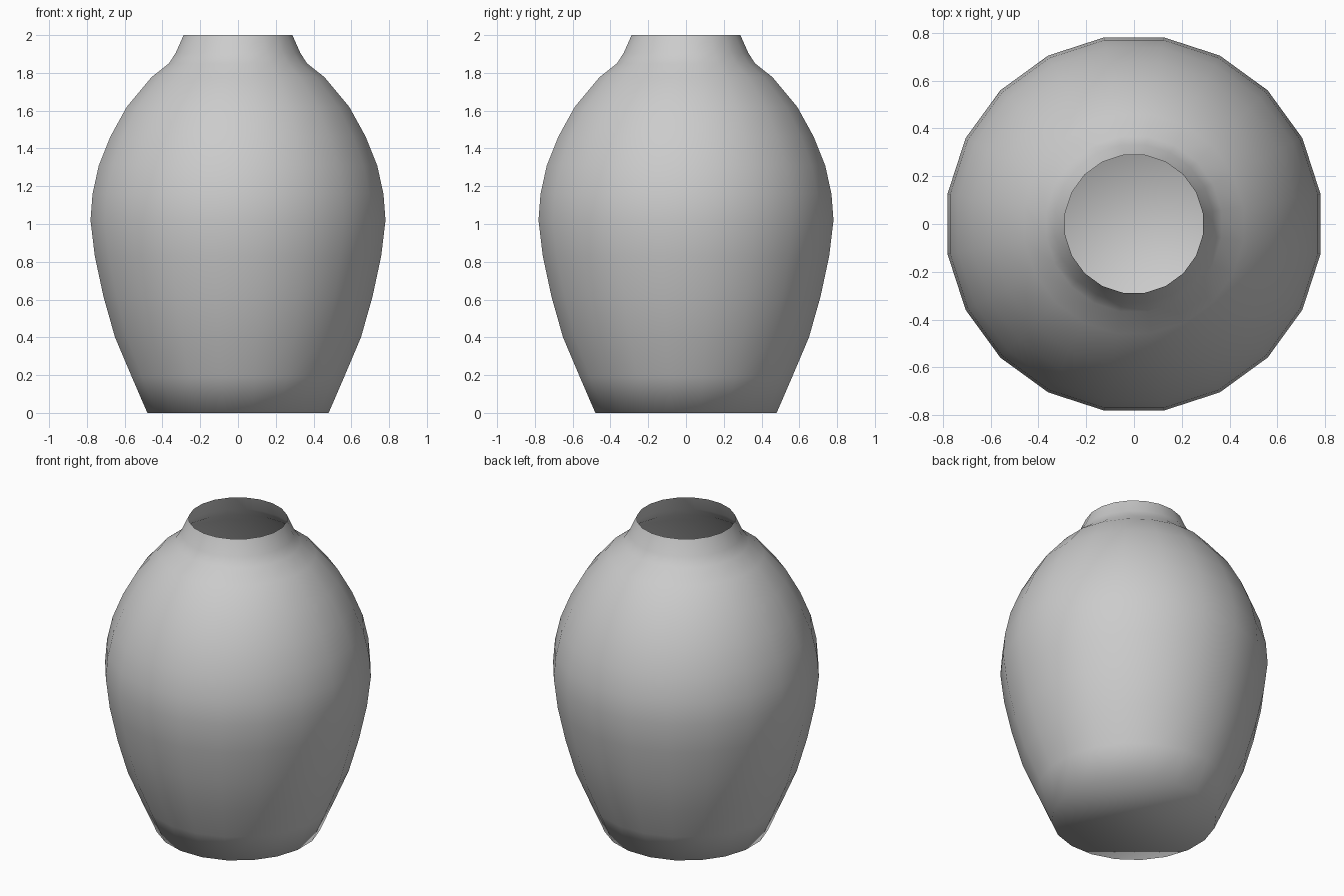
import bpy, bmesh
from math import pi, cos, sin

if "Cube" in bpy.data.objects:
    bpy.data.objects.remove(bpy.data.objects["Cube"])

SIDES = 20
# (half width across flats, height) from foot to rim
PROFILE = [(0.48, 0), (0.562, 0.19), (0.651, 0.40), (0.712, 0.615), (0.758, 0.83),
           (0.781, 1.02), (0.77, 1.16), (0.737, 1.31), (0.675, 1.464), (0.589, 1.62),
           (0.458, 1.777), (0.366, 1.85), (0.33, 1.905), (0.288, 2.0)]

bm = bmesh.new()

# Vase wall: one ring of vertices per profile point
rings = []
for half, z in PROFILE:
    r = half / cos(pi / SIDES)
    rings.append([bm.verts.new((r * cos(2 * pi * (i + 0.5) / SIDES),
                                r * sin(2 * pi * (i + 0.5) / SIDES), z))
                  for i in range(SIDES)])
for lower, upper in zip(rings, rings[1:]):
    for i in range(SIDES):
        j = (i + 1) % SIDES
        bm.faces.new((lower[i], lower[j], upper[j], upper[i]))

# Closed foot, open mouth
bm.faces.new(rings[0][::-1])

for f in bm.faces:
    f.smooth = True
mesh = bpy.data.meshes.new("vase")
bm.to_mesh(mesh)
bm.free()
vase = bpy.data.objects.new("vase", mesh)
bpy.context.collection.objects.link(vase)
